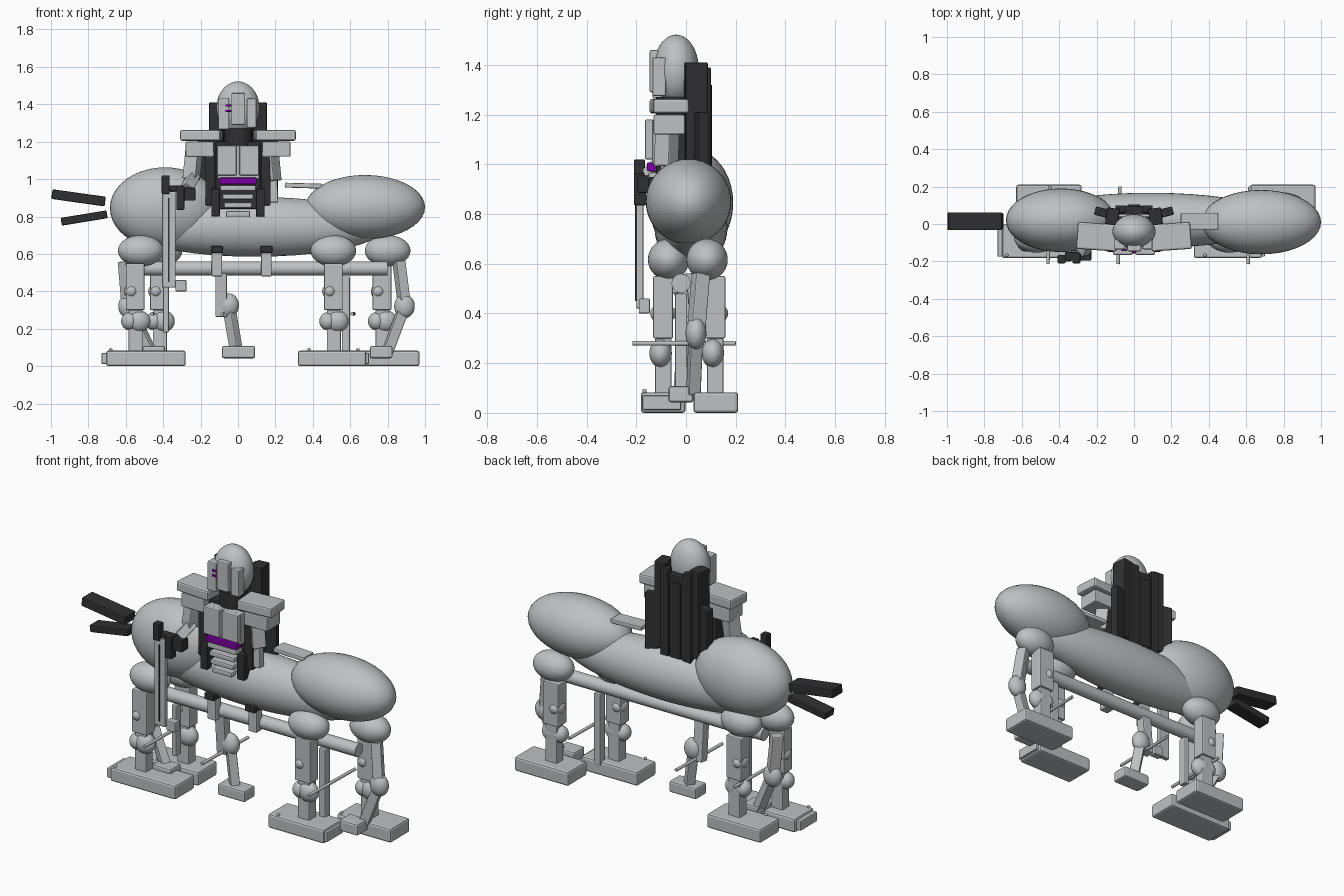
import bpy, math
from mathutils import Vector


def mat(name, c):
    m = bpy.data.materials.new(name)
    m.diffuse_color = (*c, 1)
    return m


GREY = mat("light_grey", (0.52, 0.53, 0.54))
DARK = mat("charcoal", (0.03, 0.03, 0.032))
PURPLE = mat("purple", (0.2, 0.0, 0.36))


def finish(name, m):
    o = bpy.context.object
    o.name = name
    o.data.materials.append(m)
    return o


def bevel(o, w):
    b = o.modifiers.new("bevel", 'BEVEL')
    b.width = w
    b.segments = 2


def box(name, x, y, z, m=GREY, rot=(0, 0, 0), bev=0.006):
    """Box from (min, max) pairs, turned about its own centre."""
    lo, hi = Vector((x[0], y[0], z[0])), Vector((x[1], y[1], z[1]))
    bpy.ops.mesh.primitive_cube_add(size=1, location=(lo + hi) / 2, rotation=rot)
    o = finish(name, m)
    o.scale = hi - lo
    bpy.ops.object.transform_apply(location=False, rotation=False, scale=True)
    bevel(o, min(bev, min(hi - lo) * 0.25))
    return o


def beam(name, a, b, w, d, m=GREY):
    """Square bar running between two points."""
    a, b = Vector(a), Vector(b)
    bpy.ops.mesh.primitive_cube_add(size=1, location=(a + b) / 2)
    o = finish(name, m)
    o.scale = (w, d, (b - a).length)
    bpy.ops.object.transform_apply(location=False, rotation=False, scale=True)
    o.rotation_euler = Vector((0, 0, 1)).rotation_difference(b - a).to_euler()
    bevel(o, 0.006)
    return o


def ball(name, c, r, m=GREY):
    bpy.ops.mesh.primitive_uv_sphere_add(segments=40, ring_count=20, location=c)
    o = finish(name, m)
    o.scale = r
    bpy.ops.object.transform_apply(location=False, rotation=False, scale=True)
    bpy.ops.object.shade_smooth()
    return o


def rod(name, a, b, r, m=GREY):
    a, b = Vector(a), Vector(b)
    bpy.ops.mesh.primitive_cylinder_add(vertices=24, radius=r, depth=(b - a).length,
                                        location=(a + b) / 2)
    o = finish(name, m)
    o.rotation_euler = Vector((0, 0, 1)).rotation_difference(b - a).to_euler()
    bpy.ops.object.shade_smooth_by_angle()
    return o


# Body masses and under-rail
ball("rear_haunch", (-0.39, 0.02, 0.845), (0.295, 0.17, 0.218))
ball("front_haunch", (0.68, 0.01, 0.85), (0.32, 0.172, 0.172))
ball("belly", (0.09, 0.02, 0.745), (0.7, 0.147, 0.16))
rod("under_rail", (-0.5, -0.02, 0.522), (0.8, -0.02, 0.522), 0.038)
box("back_plate", (0.25, 0.45), (-0.03, 0.06), (0.952, 0.978), rot=(0, 0.03, 0))

# Struts joining the belly and rail
for x in (-0.113, 0.152):
    box("strut", (x - 0.028, x + 0.028), (-0.085, -0.03), (0.48, 0.62))
    box("strut_cap", (x - 0.032, x + 0.032), (-0.11, -0.04), (0.605, 0.642), DARK)

# Four corner legs: hip ball, post, knee balls and foot
corners = [  # hip x, hip y, post x, post y, foot x range, foot y range
    (-0.52, -0.07, -0.55, -0.092, (-0.705, -0.28), (-0.182, -0.002)),
    (-0.42, 0.085, -0.42, 0.118, (-0.63, -0.28), (0.03, 0.21)),
    (0.51, -0.07, 0.51, -0.092, (0.32, 0.685), (-0.182, -0.002)),
    (0.80, 0.085, 0.77, 0.118, (0.62, 0.97), (0.03, 0.21)),
]
for hx, hy, px, py, fx, fy in corners:
    ball("hip", (hx, hy, 0.617), (0.122, 0.083, 0.083))
    box("upper_leg", (px - 0.05, px + 0.05), (py - 0.04, py + 0.04), (0.3, 0.55))
    box("lower_leg", (px - 0.035, px + 0.04), (py - 0.033, py + 0.033), (0.07, 0.3))
    ball("knee", (px - 0.02, py, 0.40), (0.04, 0.052, 0.04))
    ball("ankle", (px + 0.02, py - 0.01, 0.24), (0.062, 0.045, 0.058))
    ball("ankle", (px - 0.03, py - 0.01, 0.24), (0.045, 0.045, 0.048))
    box("foot", fx, fy, (0.0, 0.083), bev=0.012)
    ball("foot_pin", (px - 0.13, fy[0] + 0.015, 0.088), (0.009, 0.009, 0.009))
box("heel_block", (-0.73, -0.70), (-0.175, -0.02), (0.012, 0.07))
box("toe_block", (0.68, 0.70), (-0.175, -0.02), (0.012, 0.07))

# Slender inner legs: hip point, knee, ankle, foot centre x
inner = [
    ((-0.09, -0.02, 0.5), (-0.05, 0.0, 0.325), (-0.01, -0.015, 0.09), 0.003, 0.088),
    ((0.86, 0.06, 0.56), (0.89, 0.04, 0.32), (0.80, 0.03, 0.08), 0.765, 0.06),
    ((-0.605, 0.02, 0.56), (-0.585, 0.03, 0.32), (-0.47, 0.0, 0.08), -0.45, 0.06),
]
for hip, knee, ankle, fx, fw in inner:
    low = (hip[0], knee[1], knee[2] - 0.06) if fx == 0.003 else knee
    beam("inner_thigh", hip, low, 0.062, 0.055)
    beam("inner_shin", knee, ankle, 0.056, 0.05)
    ball("inner_knee", knee, (0.055, 0.042, 0.064))
    box("inner_foot", (fx - fw, fx + fw), (-0.07, 0.03), (0.042, 0.108), bev=0.01)
box("inner_post", (0.555, 0.598), (-0.045, 0.005), (0.06, 0.48))
box("inner_post", (-0.40, -0.37), (-0.045, 0.005), (0.18, 0.48))
for x in (-0.085, 0.61, -0.46):
    rod("cross_pin", (x, -0.215, 0.28), (x + 0.01, 0.2, 0.28), 0.009)

# Tail blades
beam("tail_upper", (-0.995, 0.015, 0.92), (-0.71, 0.015, 0.88), 0.052, 0.095, DARK)
beam("tail_lower", (-0.945, 0.015, 0.772), (-0.70, 0.015, 0.812), 0.042, 0.085, DARK)

# Torso
box("torso_core", (-0.12, 0.12), (-0.10, 0.04), (0.84, 1.2), DARK)
box("chest_block", (-0.11, 0.115), (-0.135, -0.03), (1.0, 1.18))
for s in (-1, 1):
    box("chest_panel", sorted((s * 0.008, s * 0.112)), (-0.165, -0.13), (1.02, 1.18))
    box("waist_bar", sorted((s * 0.097, s * 0.143)), (-0.15, -0.08), (0.8, 0.95), DARK)
    box("side_bar", sorted((s * 0.122, s * 0.175)), (-0.12, -0.03), (0.86, 1.15), DARK)
    box("shoulder", sorted((s * 0.09, s * 0.305)), (-0.14, 0.005), (1.205, 1.263),
        rot=(0, 0, s * 0.07), bev=0.01)
    box("shoulder_lower", sorted((s * 0.13, s * 0.28)), (-0.13, -0.005), (1.12, 1.2))
box("belt_stripe", (-0.1, 0.1), (-0.157, -0.1), (0.972, 1.008), PURPLE)
for i, w in enumerate((0.095, 0.082, 0.075, 0.065)):
    z = 0.952 - i * 0.046
    box("belly_bar", (-w, w), (-0.152, -0.08), (z - 0.015, z + 0.015), bev=0.01)

# Arms
beam("right_upper_arm", (0.17, -0.075, 1.15), (0.185, -0.08, 0.99), 0.07, 0.075)
beam("right_forearm", (0.185, -0.08, 1.0), (0.19, -0.085, 0.875), 0.045, 0.05)
beam("left_upper_arm", (-0.235, -0.07, 1.15), (-0.25, -0.08, 1.0), 0.075, 0.075)
beam("left_forearm", (-0.235, -0.08, 1.02), (-0.275, -0.15, 0.95), 0.06, 0.055)

# Sword with dark grip
box("blade", (-0.405, -0.333), (-0.2, -0.172), (0.42, 0.935))
box("blade_groove", (-0.374, -0.365), (-0.206, -0.199), (0.45, 0.9), DARK)
box("blade_block", (-0.335, -0.275), (-0.19, -0.145), (0.4, 0.46))
box("grip_post", (-0.408, -0.365), (-0.21, -0.165), (0.92, 1.02), DARK)
box("grip_bar", (-0.37, -0.29), (-0.195, -0.15), (0.935, 0.965), DARK)
box("grip_guard", (-0.33, -0.287), (-0.21, -0.16), (0.835, 0.965), DARK)
box("grip_hand", (-0.3, -0.228), (-0.195, -0.135), (0.885, 0.955), DARK)

# Head
rod("neck", (0, -0.045, 1.16), (0, -0.045, 1.27), 0.075, DARK)
ball("head", (0.0, -0.04, 1.38), (0.115, 0.092, 0.142))
box("face_centre", (-0.036, 0.038), (-0.146, -0.11), (1.29, 1.46))
box("face_left", (-0.105, -0.047), (-0.135, -0.08), (1.265, 1.435))
box("face_right", (0.047, 0.098), (-0.135, -0.08), (1.275, 1.43))
for z in (1.358, 1.387):
    box("eye_slit", (-0.068, -0.037), (-0.145, -0.136), (z, z + 0.012), PURPLE)

# Back pack panels
box("pack_centre", (-0.09, 0.09), (0.05, 0.095), (0.86, 1.36), DARK)
box("pack_ridge", (-0.035, 0.035), (0.085, 0.105), (0.88, 1.32), DARK)
for s in (-1, 1):
    box("pack_column", sorted((s * 0.08, s * 0.15)), (-0.005, 0.085), (0.9, 1.41), DARK,
        rot=(0, 0, s * 0.12))
    box("pack_cover", sorted((s * 0.045, s * 0.1)), (0.06, 0.1), (0.87, 1.39), DARK)
    box("pack_side", sorted((s * 0.13, s * 0.21)), (0.04, 0.085), (0.87, 1.21), DARK,
        rot=(0, 0, s * 0.25))
